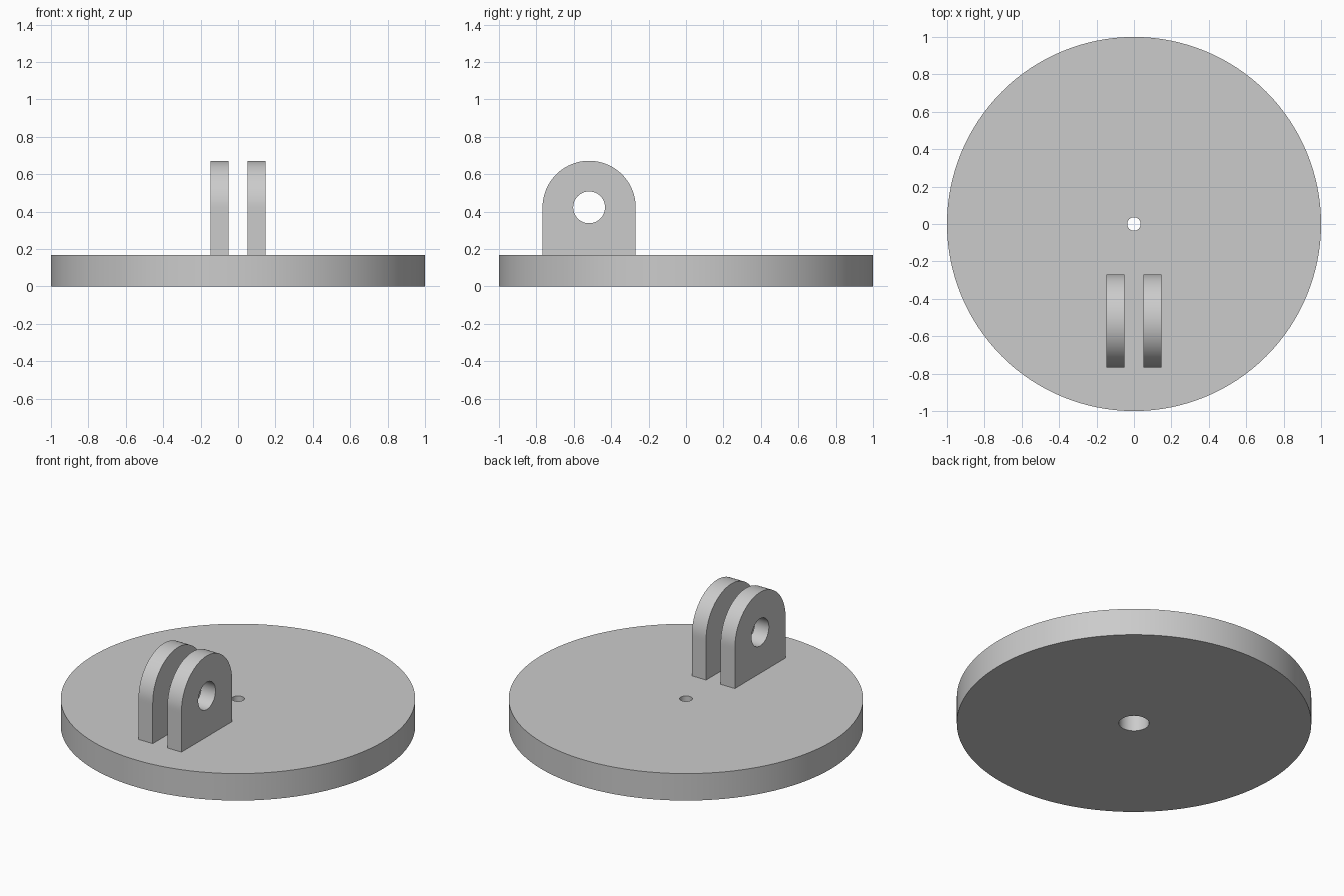
import bpy
import bmesh
from math import sin, cos, pi, radians
from mathutils import Vector

if "Cube" in bpy.data.objects:
    bpy.data.objects.remove(bpy.data.objects["Cube"])

grey = bpy.data.materials.new("light_grey")
grey.use_nodes = True
grey.diffuse_color = (0.6, 0.6, 0.6, 1)
grey.node_tree.nodes["Principled BSDF"].inputs["Base Color"].default_value = (0.6, 0.6, 0.6, 1)

DISC_TOP = 0.168
HOLE_RADIUS = 0.085
LUG_RADIUS = 0.249
LUG_CENTRE = Vector((0, -0.518, 0.423))


def ring_solid(name, loops):
    """Join closed loops of points, in order, into one ring-shaped solid."""
    bm = bmesh.new()
    rings = [[bm.verts.new(p) for p in loop] for loop in loops]
    count = len(rings[0])
    for a, b in zip(rings, rings[1:] + rings[:1]):
        for i in range(count):
            j = (i + 1) % count
            bm.faces.new((a[i], a[j], b[j], b[i]))
    bmesh.ops.recalc_face_normals(bm, faces=bm.faces)
    mesh = bpy.data.meshes.new(name)
    bm.to_mesh(mesh)
    bm.free()
    mesh.materials.append(grey)
    obj = bpy.data.objects.new(name, mesh)
    bpy.context.collection.objects.link(obj)
    bpy.ops.object.select_all(action='DESELECT')
    obj.select_set(True)
    bpy.context.view_layer.objects.active = obj
    bpy.ops.object.shade_smooth_by_angle(angle=radians(30))
    return obj


def angles(count):
    return [2 * pi * i / count for i in range(count)]


# Round base with a stepped centre hole, wide from below and narrow on top
profile = [(1, 0), (1, DISC_TOP), (0.036, DISC_TOP), (0.036, 0.13),
           (HOLE_RADIUS, 0.13), (HOLE_RADIUS, 0)]
ring_solid("base_disc", [[(r * cos(a), r * sin(a), z) for a in angles(128)]
                         for r, z in profile])


# Lug outline: round upper half, square lower half down to the base
def arch_point(a):
    c, s = cos(a), sin(a)
    if s >= 0:
        return LUG_RADIUS * c, LUG_RADIUS * s
    k = 1 / max(abs(c), abs(s))
    return LUG_RADIUS * c * k, (LUG_CENTRE.z - DISC_TOP) * s * k


outer = [arch_point(a) for a in angles(96)]
bore = [(HOLE_RADIUS * cos(a), HOLE_RADIUS * sin(a)) for a in angles(96)]


def lug_loop(points, x):
    return [LUG_CENTRE + Vector((x, y, z)) for y, z in points]


# Pair of pierced lugs
for name, side in (("left_lug", 1), ("right_lug", -1)):
    near, far = 0.05 * side, 0.148 * side
    ring_solid(name, [lug_loop(outer, near), lug_loop(outer, far),
                      lug_loop(bore, far), lug_loop(bore, near)])
